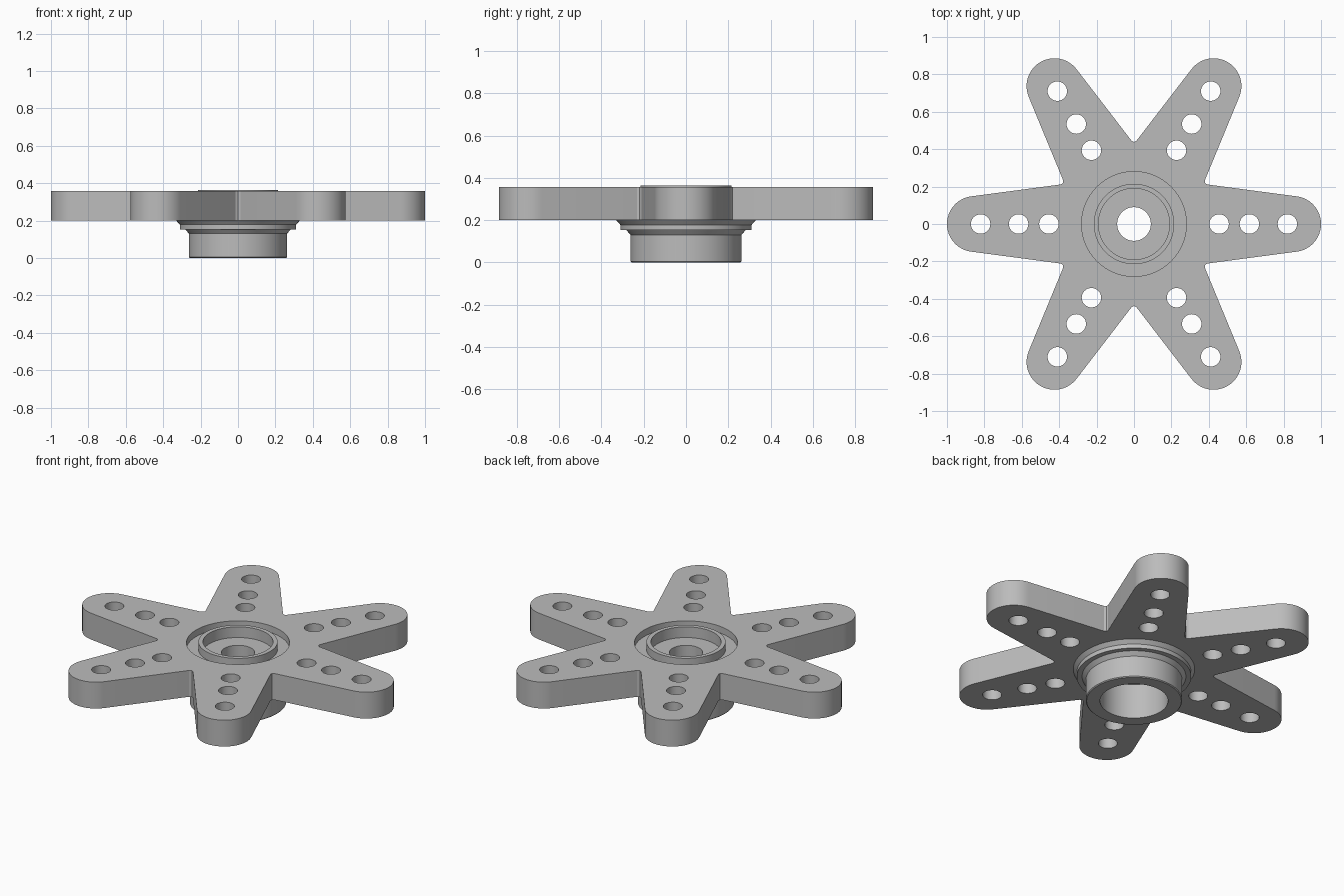
import bpy, bmesh
from math import sin, cos, radians, pi, tau

ARMS = 6
BOTTOM, TOP = 0.2, 0.358
TIP_CENTRE, TIP_RADIUS = 0.851, 0.149
NOTCH_RADIUS = 0.438
GROOVE_RADIUS = 0.28

if "Cube" in bpy.data.objects:
    bpy.data.objects.remove(bpy.data.objects["Cube"], do_unlink=True)

grey = bpy.data.materials.new("plain grey")
grey.use_nodes = True
colour = (0.5, 0.5, 0.5, 1)
grey.diffuse_color = colour
grey.node_tree.nodes["Principled BSDF"].inputs["Base Color"].default_value = colour


def polar(radius, angle, centre=(0, 0)):
    return centre[0] + radius * cos(angle), centre[1] + radius * sin(angle)


def circle(radius, centre=(0, 0), count=32):
    return [polar(radius, tau * i / count, centre) for i in range(count)]


def finish(bm, name):
    """Weld, orient and shade a mesh, then add it to the scene."""
    bmesh.ops.remove_doubles(bm, verts=bm.verts, dist=0.0001)
    bmesh.ops.recalc_face_normals(bm, faces=bm.faces)
    mesh = bpy.data.meshes.new(name)
    bm.to_mesh(mesh)
    bm.free()
    mesh.materials.append(grey)
    obj = bpy.data.objects.new(name, mesh)
    bpy.context.collection.objects.link(obj)
    bpy.ops.object.select_all(action="DESELECT")
    obj.select_set(True)
    bpy.context.view_layer.objects.active = obj
    bpy.ops.object.shade_smooth_by_angle(angle=radians(25))
    return obj


# Star outline: a rounded tip per arm, with a slightly blunted notch between arms
outline, holes = [], []
sweep = radians(82)
for k in range(ARMS):
    turn = tau * k / ARMS
    tip = polar(TIP_CENTRE, turn)
    outline += [polar(TIP_RADIUS, turn - sweep + 2 * sweep * i / 24, tip) for i in range(25)]
    for blunt in (-1.6, 0, 1.6):
        outline.append(polar(NOTCH_RADIUS + 0.004 * abs(blunt),
                             turn + pi / ARMS + radians(blunt)))
    # Three mounting holes along each arm
    holes += [circle(0.052, polar(r, turn)) for r in (0.455, 0.617, 0.82)]

# Filled flat curve extruded into the plate, then turned into a mesh
curve = bpy.data.curves.new("star_outline", "CURVE")
curve.dimensions = "2D"
curve.fill_mode = "BOTH"
curve.extrude = (TOP - BOTTOM) / 2
for loop in [outline, circle(GROOVE_RADIUS, count=96)] + holes:
    spline = curve.splines.new("POLY")
    spline.points.add(len(loop) - 1)
    for point, (x, y) in zip(spline.points, loop):
        point.co = (x, y, 0, 1)
    spline.use_cyclic_u = True
helper = bpy.data.objects.new("star_outline", curve)
bpy.context.collection.objects.link(helper)
plate_mesh = bpy.data.meshes.new_from_object(
    helper.evaluated_get(bpy.context.evaluated_depsgraph_get()))
plate = bmesh.new()
plate.from_mesh(plate_mesh)
plate_mesh.materials.clear()
bpy.data.objects.remove(helper, do_unlink=True)
bpy.data.curves.remove(curve)
bpy.data.meshes.remove(plate_mesh)
bmesh.ops.translate(plate, verts=plate.verts, vec=(0, 0, (TOP + BOTTOM) / 2))
finish(plate, "six_arm_plate")

# Lathed hub: groove floor, raised rim, screw recess, screw hole, shaft bore, collar
profile = [
    (GROOVE_RADIUS, 0.318), (0.215, 0.318), (0.215, 0.364), (0.19, 0.364),
    (0.19, 0.3), (0.09, 0.3), (0.09, 0.21), (0.185, 0.21), (0.185, 0),
    (0.257, 0), (0.262, 0.005), (0.262, 0.13), (0.282, 0.153), (0.311, 0.153),
    (0.311, 0.178), (0.33, BOTTOM), (GROOVE_RADIUS, BOTTOM),
]
hub = bmesh.new()
verts = [hub.verts.new((r, 0, z)) for r, z in profile]
edges = [hub.edges.new((a, b)) for a, b in zip(verts, verts[1:] + verts[:1])]
bmesh.ops.spin(hub, geom=verts + edges, cent=(0, 0, 0), axis=(0, 0, 1),
               angle=tau, steps=96)
finish(hub, "hub")
